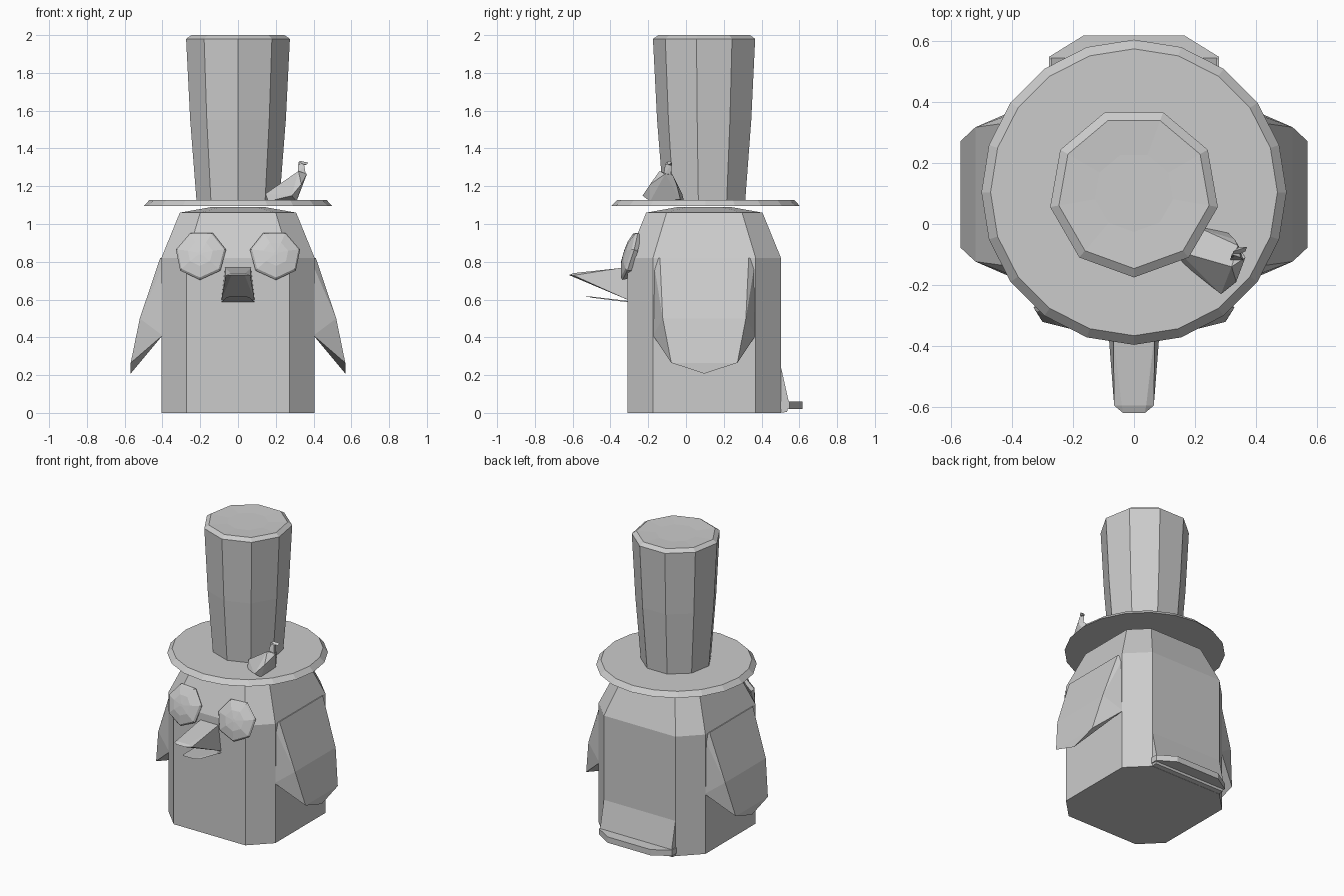
import bpy, bmesh, math
from mathutils import Matrix

if "Cube" in bpy.data.objects:
    bpy.data.objects.remove(bpy.data.objects["Cube"])

CY = 0.097   # y of the body axis
HY = 0.104   # y of the hat axis


def finish(name, bm):
    bmesh.ops.recalc_face_normals(bm, faces=bm.faces)
    mesh = bpy.data.meshes.new(name)
    bm.to_mesh(mesh)
    bm.free()
    obj = bpy.data.objects.new(name, mesh)
    bpy.context.collection.objects.link(obj)
    return obj


def loft(name, rings, matrix=None):
    """Skin a stack of equal-length rings and cap both ends."""
    bm = bmesh.new()
    loops = [[bm.verts.new(p) for p in ring] for ring in rings]
    n = len(loops[0])
    for a, b in zip(loops, loops[1:]):
        for i in range(n):
            j = (i + 1) % n
            bm.faces.new((a[i], a[j], b[j], b[i]))
    bm.faces.new(loops[0])
    bm.faces.new(loops[-1])
    if matrix:
        bm.transform(matrix)
    return finish(name, bm)


def hull(name, points):
    bm = bmesh.new()
    for p in points:
        bm.verts.new(p)
    res = bmesh.ops.convex_hull(bm, input=bm.verts[:])
    junk = {v for v in res["geom_interior"] if isinstance(v, bmesh.types.BMVert)}
    bmesh.ops.delete(bm, geom=list(junk), context='VERTS')
    bmesh.ops.dissolve_limit(bm, angle_limit=0.02, verts=bm.verts[:], edges=bm.edges[:])
    return finish(name, bm)


def circle(n, r, z, cy=HY):
    """Regular polygon with one corner pointing to -y."""
    return [(r * math.sin(2 * math.pi * i / n), cy - r * math.cos(2 * math.pi * i / n), z)
            for i in range(n)]


def octagon(h, e, z):
    """Square of half-width h with cut corners; flats reach to e."""
    return [(x, CY + y, z) for x, y in
            [(-e, -h), (e, -h), (h, -e), (h, e), (e, h), (-e, h), (-h, e), (-h, -e)]]


def both(points):
    return [(s * x, y, z) for x, y, z in points for s in (-1, 1)]


# body
loft("body", [octagon(0.406, 0.272, 0), octagon(0.406, 0.272, 0.82),
              octagon(0.308, 0.2, 1.06), octagon(0.14, 0.09, 1.09)])

# wings: root on the body side, outer shell flaring down to a tip
wing = [(0.38, 0.272, 0.82), (0.40, 0.272, 0.41), (0.412, 0.235, 0.82),
        (0.52, 0.22, 0.5), (0.568, 0.175, 0.265)]
wing_pts = [(x, CY + s * w, z) for x, w, z in wing for s in (-1, 1)] + [(0.568, CY, 0.208)]
for s, side in ((-1, "left"), (1, "right")):
    hull("wing_" + side, [(s * x, y, z) for x, y, z in wing_pts])

# tail: sloped wedge on the back and a flat trapezoid tip
hull("tail_base", both([(0.272, 0.49, 0), (0.272, 0.49, 0.3), (0.272, 0.535, 0.005),
                        (0.272, 0.546, 0.05)]))
hull("tail_tip", both([(x, y, z) for x, y in ((0.278, 0.5), (0.278, 0.548), (0.165, 0.618))
                       for z in (0.02, 0.06)]))

# eyes: seven-sided domed discs leaning back on the brow
for s, side in ((-1, "left"), (1, "right")):
    place = (Matrix.Translation((s * 0.197, -0.297, 0.835))
             @ Matrix.Rotation(s * math.radians(6), 4, 'Z')
             @ Matrix.Rotation(math.radians(73), 4, 'X'))
    loft("eye_" + side, [circle(7, 0.125, -0.022, 0), circle(7, 0.137, 0.0, 0),
                         circle(7, 0.127, 0.012, 0), circle(7, 0.068, 0.03, 0),
                         circle(7, 0.01, 0.035, 0)], place)

# beak: upper wedge and thin lower plate
hull("beak_upper", both([(0.068, -0.30, 0.772), (0.068, -0.36, 0.765), (0.088, -0.30, 0.595),
                         (0.065, -0.595, 0.728), (0.035, -0.62, 0.73), (0.04, -0.595, 0.74)]))
hull("beak_lower", both([(0.09, -0.30, 0.585), (0.085, -0.30, 0.592),
                         (0.062, -0.50, 0.61), (0.04, -0.54, 0.62)]))

# hat: brim widest at its underside, crown flaring upwards
loft("hat_brim", [circle(20, 0.5, 1.094), circle(20, 0.47, 1.126)])
loft("hat_crown", [circle(9, 0.222, 1.11), circle(9, 0.257, 1.55), circle(9, 0.279, 1.98),
                   circle(9, 0.25, 2.0), circle(9, 0.13, 1.995)])

# crumpled ornament on the brim, with its curled tip
hull("ornament_body", [(0.16, -0.13, 1.12), (0.145, -0.09, 1.16), (0.22, -0.01, 1.12),
                       (0.23, -0.02, 1.16), (0.31, -0.03, 1.13), (0.31, -0.19, 1.12),
                       (0.285, -0.23, 1.15), (0.335, -0.19, 1.21), (0.365, -0.11, 1.265),
                       (0.32, -0.14, 1.28), (0.33, -0.05, 1.21), (0.34, -0.07, 1.26)])
hull("ornament_stem", [(0.315, -0.12, 1.26), (0.36, -0.12, 1.255), (0.345, -0.08, 1.25),
                       (0.32, -0.10, 1.33), (0.35, -0.11, 1.315), (0.34, -0.075, 1.32)])
hull("ornament_tip", [(0.32, -0.11, 1.315), (0.325, -0.09, 1.335), (0.345, -0.075, 1.31),
                      (0.37, -0.075, 1.325), (0.365, -0.09, 1.315)])
